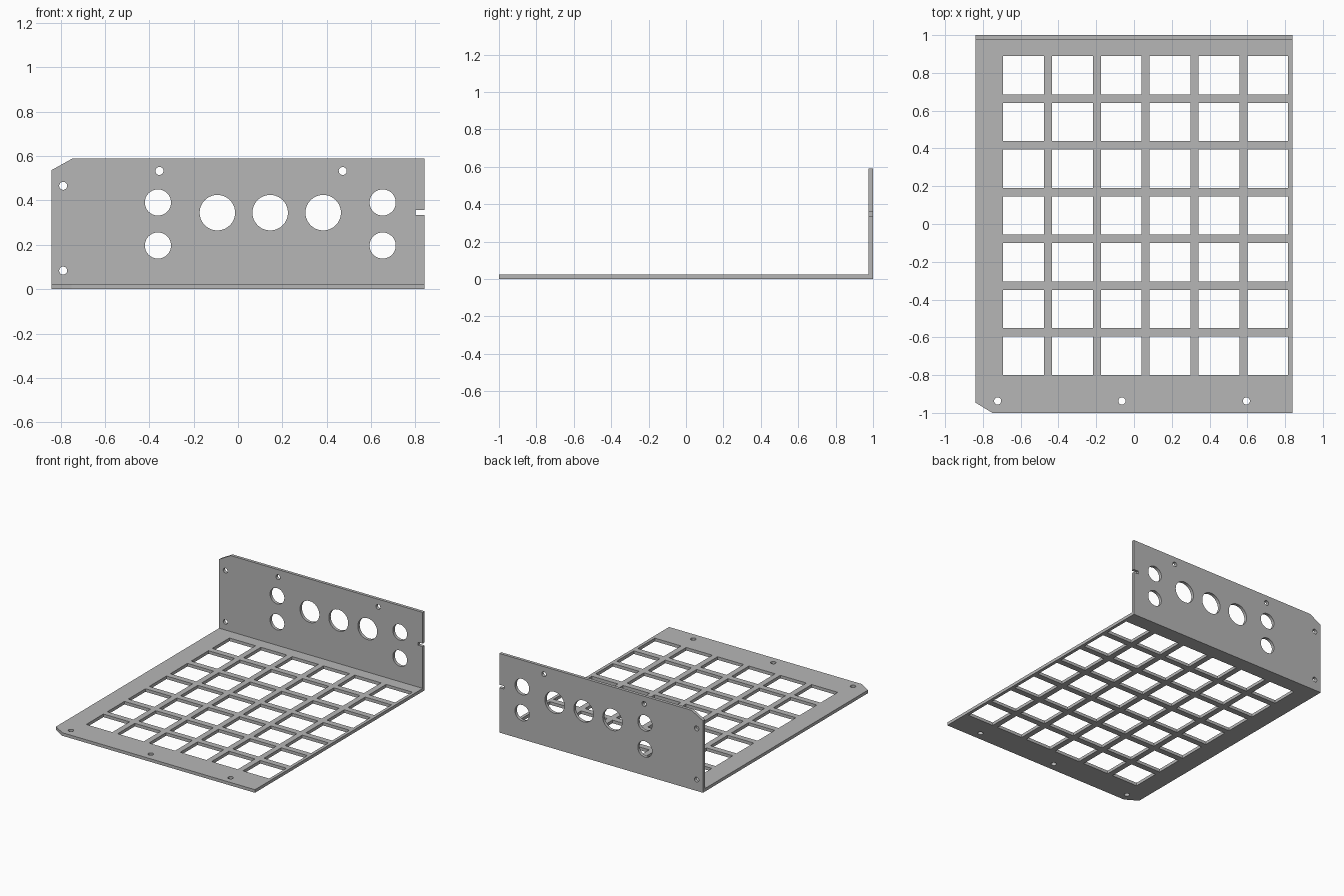
import bpy
import bmesh
from math import cos, sin, pi, radians
from mathutils import Matrix

cube = bpy.data.objects.get("Cube")
if cube:
    bpy.data.objects.remove(cube, do_unlink=True)

THICK = 0.023
W = 0.84          # half width
HEIGHT = 0.59

grey = bpy.data.materials.new("sheet_metal_grey")
grey.use_nodes = True
grey.diffuse_color = (0.47, 0.47, 0.47, 1)
grey.node_tree.nodes["Principled BSDF"].inputs["Base Color"].default_value = grey.diffuse_color


def rect(x, y, w, h):
    return [(x, y), (x + w, y), (x + w, y + h), (x, y + h)]


def circle(x, y, r, n=40):
    return [(x + r * cos(2 * pi * i / n), y + r * sin(2 * pi * i / n)) for i in range(n)]


def sheet(name, loops, matrix):
    """Flat plate from an outline and hole loops, given thickness and placed by matrix."""
    curve = bpy.data.curves.new(name + "_profile", 'CURVE')
    curve.dimensions = '2D'
    curve.fill_mode = 'BOTH'
    curve.extrude = THICK / 2
    for loop in loops:
        spline = curve.splines.new('POLY')
        spline.points.add(len(loop) - 1)
        for point, (x, y) in zip(spline.points, loop):
            point.co = (x, y, 0, 1)
        spline.use_cyclic_u = True
    helper = bpy.data.objects.new(name + "_profile", curve)
    bpy.context.collection.objects.link(helper)
    bpy.context.view_layer.update()
    evaluated = helper.evaluated_get(bpy.context.evaluated_depsgraph_get())
    mesh = bpy.data.meshes.new_from_object(evaluated)
    bpy.data.objects.remove(helper, do_unlink=True)
    bpy.data.curves.remove(curve)

    bm = bmesh.new()
    bm.from_mesh(mesh)
    bmesh.ops.remove_doubles(bm, verts=bm.verts, dist=1e-5)
    bmesh.ops.transform(bm, matrix=matrix, verts=bm.verts)
    bmesh.ops.recalc_face_normals(bm, faces=bm.faces)
    bm.to_mesh(mesh)
    bm.free()
    mesh.name = name
    mesh.materials.clear()
    mesh.materials.append(grey)
    obj = bpy.data.objects.new(name, mesh)
    bpy.context.collection.objects.link(obj)
    bpy.ops.object.select_all(action='DESELECT')
    obj.select_set(True)
    bpy.context.view_layer.objects.active = obj
    bpy.ops.object.shade_smooth_by_angle(angle=radians(30))
    return obj


# Base plate: clipped front corner, grid of windows, three screw holes
back = 1 - THICK
base = [[(-W, -0.945), (-0.75, -1), (W, -1), (W, back), (-W, back)]]
for col in range(6):
    for row in range(7):
        base.append(rect(-0.693 + col * 0.2587, 0.686 - row * 0.2475, 0.216, 0.203))
base += [circle(x, -0.937, 0.019) for x in (-0.722, -0.064, 0.595)]
sheet("base_plate", base, Matrix.Translation((0, 0, THICK / 2)))

# Back panel: clipped top corner, edge notch, connector and screw holes
panel = [[(-W, 0), (W, 0), (W, 0.335), (0.80, 0.335), (0.80, 0.357), (W, 0.357),
          (W, HEIGHT), (-0.745, HEIGHT), (-W, 0.537)]]
panel += [circle(x, 0.345, 0.08) for x in (-0.093, 0.145, 0.384)]
panel += [circle(x, z, 0.059) for x in (-0.361, 0.652) for z in (0.197, 0.391)]
panel += [circle(-0.788, z, 0.018) for z in (0.084, 0.466)]
panel += [circle(x, 0.533, 0.018) for x in (-0.354, 0.472)]
upright = Matrix.Translation((0, 1 - THICK / 2, 0)) @ Matrix.Rotation(pi / 2, 4, 'X')
sheet("back_panel", panel, upright)
